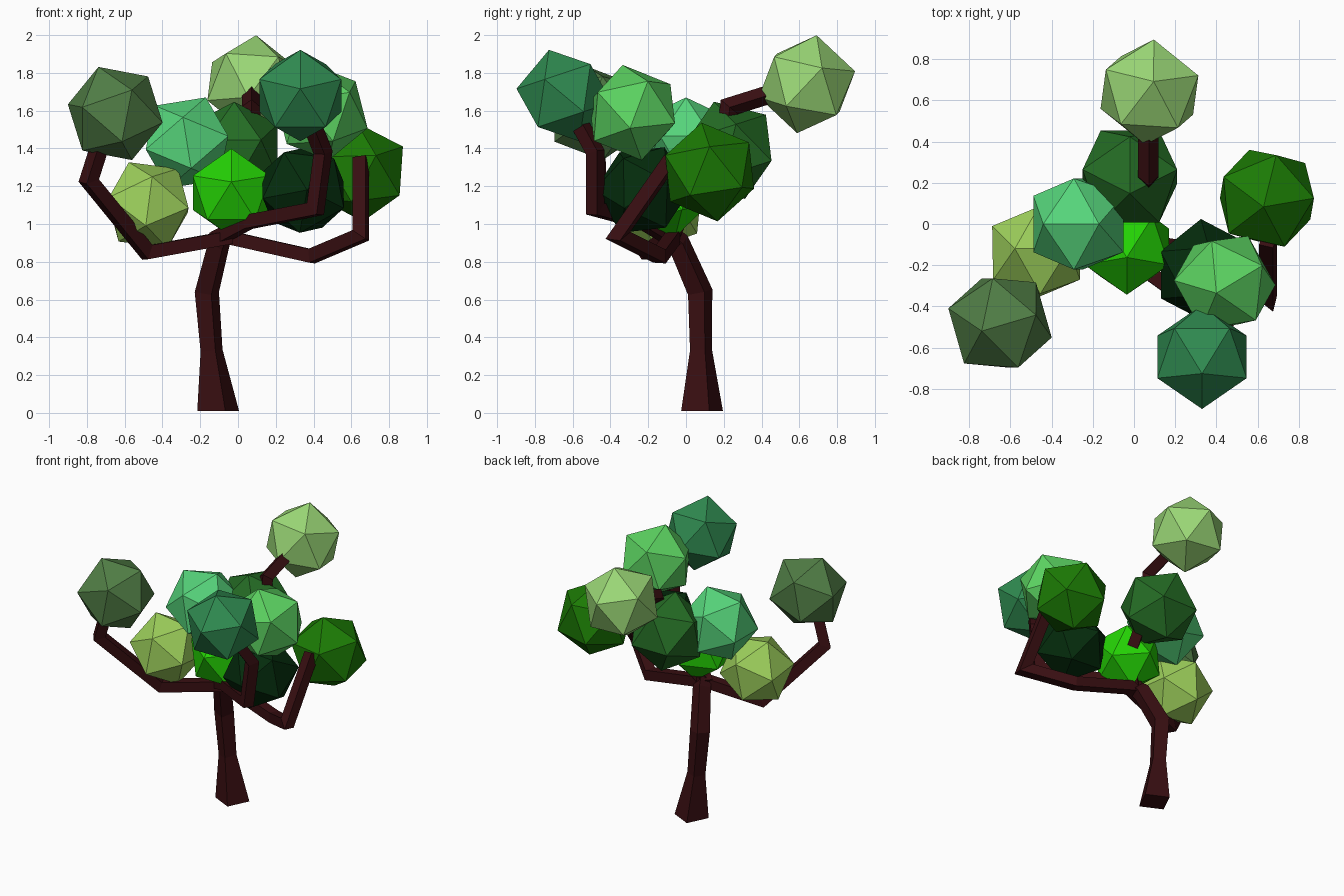
import bpy, bmesh, math
from mathutils import Vector, Matrix

if "Cube" in bpy.data.objects:
    bpy.data.objects.remove(bpy.data.objects["Cube"])


def material(name, srgb):
    m = bpy.data.materials.new(name)
    m.diffuse_color = [c ** 2.2 for c in srgb] + [1]
    m.use_nodes = True
    m.node_tree.nodes["Principled BSDF"].inputs["Base Color"].default_value = m.diffuse_color
    return m


def finish(bm, name, mat):
    bmesh.ops.recalc_face_normals(bm, faces=bm.faces)
    me = bpy.data.meshes.new(name)
    bm.to_mesh(me)
    bm.free()
    me.materials.append(mat)
    ob = bpy.data.objects.new(name, me)
    bpy.context.collection.objects.link(ob)
    return ob


def frame(a, b):
    e1 = Vector(a).normalized()
    e3 = e1.cross(Vector(b)).normalized()
    return Matrix((e1, e3.cross(e1), e3)).transposed()


# Icosahedron with one corner along v1 and a neighbouring corner towards v2
def leaf_ball(name, centre, radius, v1, v2, colour):
    bm = bmesh.new()
    bmesh.ops.create_icosphere(bm, subdivisions=1, radius=radius)
    a = max(bm.verts, key=lambda v: v.co.z)
    b = a.link_edges[0].other_vert(a)
    rot = frame(v1, v2) @ frame(a.co, b.co).transposed()
    bmesh.ops.transform(bm, matrix=Matrix.Translation(centre) @ rot.to_4x4(), verts=bm.verts)
    finish(bm, name, material(name, colour))


# Square limb with mitred bends; points are (x, y, z, corner radius)
def limb(name, pts, mat, base_angle=None):
    P = [Vector(p[:3]) for p in pts]
    R = [p[3] for p in pts]
    D = [(q - p).normalized() for p, q in zip(P, P[1:])]
    if base_angle is None:
        u = D[0].cross(Vector((0, 0, 1))).normalized()
        w = u.cross(D[0])
        ang = 45
    else:
        u, w, ang = Vector((1, 0, 0)), Vector((0, 1, 0)), base_angle
    off = []
    for k in range(4):
        t = math.radians(ang + 90 * k)
        off.append((u * math.cos(t) + w * math.sin(t)) * R[0])
    bm = bmesh.new()
    rings = [[bm.verts.new(P[0] + o) for o in off]]
    for i in range(1, len(P)):
        d = D[i - 1]
        n = (d + D[i]).normalized() if i < len(D) else d
        off = [(o - d * (o.dot(n) / d.dot(n))) * (R[i] / R[i - 1]) for o in off]
        rings.append([bm.verts.new(P[i] + o) for o in off])
    for r, s in zip(rings, rings[1:]):
        for k in range(4):
            j = (k + 1) % 4
            bm.faces.new((r[k], r[j], s[j], s[k]))
    bm.faces.new(rings[0])
    bm.faces.new(rings[-1])
    finish(bm, name, mat)


# Trunk and branches
bark = material("bark", (.23, .085, .095))
r = .05
limb("trunk", [(-.105, .085, .01, .117), (-.14, .08, .33, .062), (-.165, .075, .64, .068),
               (-.10, -.04, .90, .062), (-.07, -.10, .96, .05)], bark, 19)
limb("left_branch", [(-.04, -.09, .93, r), (-.48, -.20, .85, r), (-.79, -.47, 1.23, r),
                     (-.72, -.48, 1.45, r)], bark)
limb("front_branch", [(-.12, -.07, .92, r), (.05, -.22, 1.01, r), (.41, -.48, 1.08, r),
                      (.45, -.48, 1.38, r), (.37, -.59, 1.58, r)], bark)
limb("right_branch", [(-.10, -.06, .94, r), (.39, -.14, .83, r), (.65, -.36, .94, r),
                      (.65, -.08, 1.34, r)], bark)
limb("back_branch", [(-.08, -.09, .92, r), (.03, 0, 1.12, r), (.065, .20, 1.36, r),
                     (.07, .23, 1.62, r), (.07, .55, 1.72, r)], bark)

# Foliage: centre, radius, corner direction, neighbouring corner direction, colour
BALLS = [
    ("leaf_back_top", (.075, .64, 1.74), .265, (.02, .05, .25), (.02, .25, .06), (.60, .84, .46)),
    ("leaf_left_outer", (-.65, -.48, 1.585), .265, (-.09, -.04, .25), (.18, .04, .20), (.32, .49, .28)),
    ("leaf_left_top", (-.27, 0, 1.43), .26, (.10, 0, .24), (-.15, 0, .19), (.34, .83, .48)),
    ("leaf_left_low", (-.475, -.14, 1.10), .25, (-.10, .02, .22), (.19, .02, .17), (.61, .81, .36)),
    ("leaf_middle", (-.035, -.11, 1.165), .24, (0, -.24, .06), (0, -.10, .23), (.16, .82, .05)),
    ("leaf_back", (-.02, .23, 1.39), .27, (0, -.08, .25), (0, .20, .19), (.16, .42, .16)),
    ("leaf_front_low", (.345, -.23, 1.18), .255, (.02, -.25, 0), (-.12, -.11, .23), (.05, .19, .08)),
    ("leaf_right", (.645, .125, 1.275), .265, (.22, 0, .13), (.05, .21, .16), (.13, .48, .05)),
    ("leaf_front_mid", (.44, -.285, 1.59), .26, (-.04, -.05, .25), (-.05, .24, .05), (.36, .82, .38)),
    ("leaf_front_top", (.33, -.645, 1.68), .255, (0, -.08, .24), (0, -.25, .02), (.20, .54, .32)),
]
for b in BALLS:
    leaf_ball(*b)
